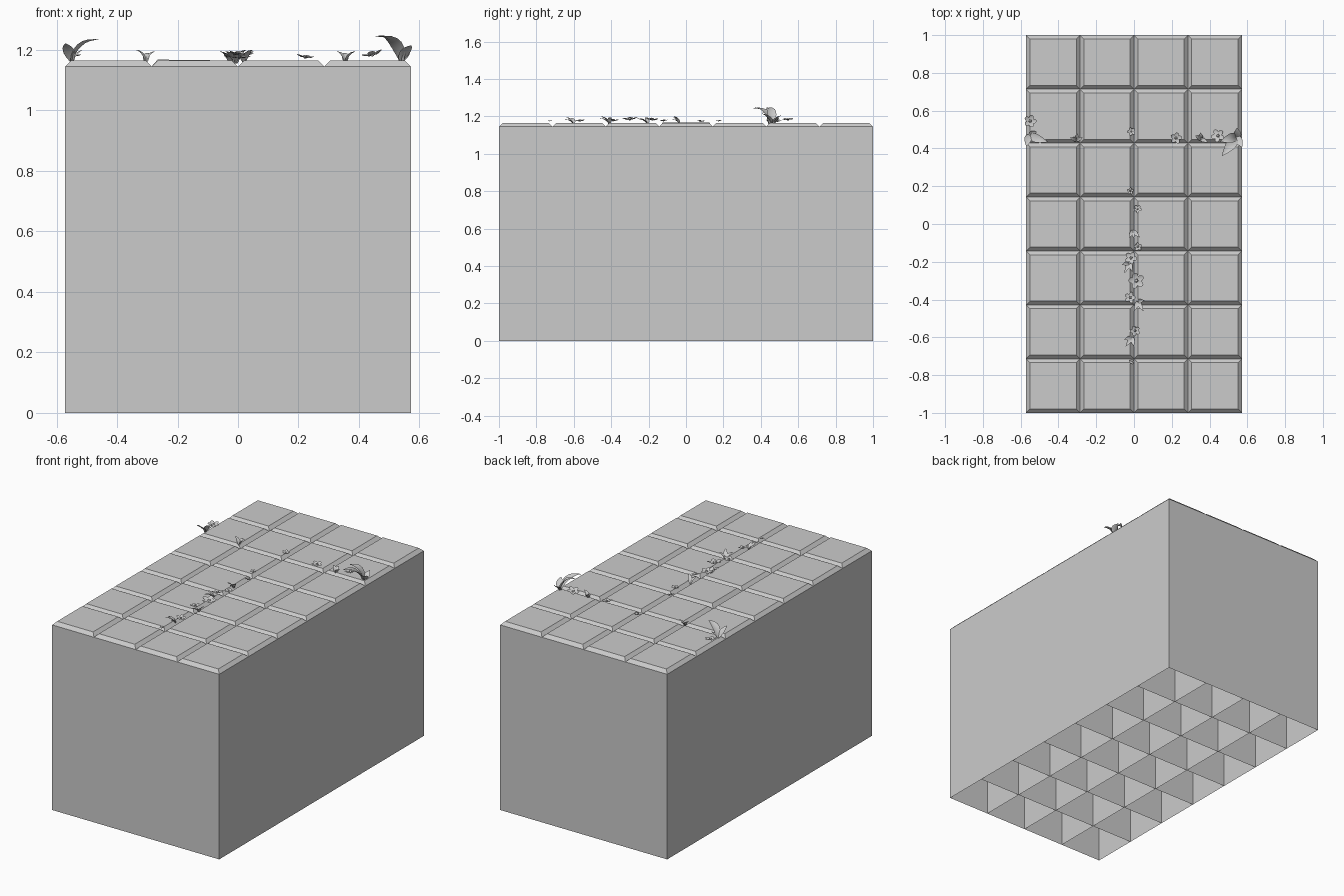
import bpy, bmesh, math
from mathutils import Vector, Matrix

if "Cube" in bpy.data.objects:
    bpy.data.objects.remove(bpy.data.objects["Cube"])

T = 2 / 7          # tile pitch
BEV = 0.02         # chamfer width
Z_WALL, Z_TOP = 1.145, 1.165


def finish(name, bm, smooth=False):
    me = bpy.data.meshes.new(name)
    bm.to_mesh(me)
    bm.free()
    ob = bpy.data.objects.new(name, me)
    bpy.context.collection.objects.link(ob)
    for p in me.polygons:
        p.use_smooth = smooth
    return ob


# Paving blocks: open-bottomed columns with chamfered tops
def block(bm, cx, cy, tilt=0.0):
    rings = []
    for z, h in ((0, T / 2), (Z_WALL, T / 2), (Z_TOP, T / 2 - BEV)):
        rings.append([bm.verts.new((cx + sx * h, cy + sy * h,
                                    z + (tilt if z == Z_TOP and sx < 0 else 0)))
                      for sx, sy in ((-1, -1), (1, -1), (1, 1), (-1, 1))])
    for a, b in zip(rings, rings[1:]):
        for i in range(4):
            j = (i + 1) % 4
            bm.faces.new((a[i], a[j], b[j], b[i]))
    bm.faces.new(rings[-1])


bm = bmesh.new()
for i in range(4):
    for j in range(7):
        block(bm, (i - 1.5) * T, (j - 3) * T, 0.003 if (i, j) == (1, 3) else 0)
finish("paving_blocks", bm)


# Arched leaf with a sunken midrib, following a quadratic curve
def leaf(bm, base, mid, tip, width, n=7):
    a, b, c = Vector(base), Vector(mid), Vector(tip)
    side = Vector((-(c - a).y, (c - a).x, 0)).normalized()
    rows = []
    for k in range(n + 1):
        t = k / n
        p = a * (1 - t) ** 2 + b * 2 * t * (1 - t) + c * t * t
        tan = ((b - a) * (1 - t) + (c - b) * t).normalized()
        up = tan.cross(side)
        if up.z < 0:
            up = -up
        w = width / 2 * (math.sin(math.pi * (0.1 + 0.9 * t ** 0.9)) + 0.02)
        rows.append([bm.verts.new(p + side * w * s + up * w * 0.35 * abs(s))
                     for s in (-1, 0, 1)])
    for r, q in zip(rows, rows[1:]):
        for i in range(2):
            bm.faces.new((r[i], r[i + 1], q[i + 1], q[i]))


# Small sprout: three or so leaves, (angle, reach, height)
def sprout(bm, x, y, blades, width):
    for ang, reach, h in blades:
        d = Vector((math.cos(math.radians(ang)), math.sin(math.radians(ang)), 0))
        base = Vector((x, y, 1.155))
        leaf(bm, base, base + d * reach * 0.35 + Vector((0, 0, h * 0.9)),
             base + d * reach + Vector((0, 0, h)), width)


bm = bmesh.new()
for x, y, blades in (
        (-0.305, 0.445, ((160, .035, .045), (20, .035, .04), (80, .035, .035))),
        (0.355, 0.45, ((150, .035, .04), (-25, .04, .04), (95, .035, .035))),
        (-0.005, -0.035, ((-120, .045, .04), (-45, .05, .045), (-85, .04, .03))),
        (-0.025, -0.205, ((-115, .06, .035), (-165, .04, .04), (-70, .05, .03))),
        (0.02, -0.41, ((-60, .06, .045), (-110, .055, .035), (10, .035, .04))),
        (-0.01, -0.60, ((-125, .06, .04), (-80, .05, .03), (-165, .045, .035)))):
    sprout(bm, x, y, blades, 0.022)
finish("small_leaves", bm, True)

# Large leaf clumps at both ends of the cross joint
bm = bmesh.new()
for base, mid, tip, w in (
        ((-.55, .47, 1.16), (-.52, .45, 1.24), (-.455, .435, 1.232), .045),
        ((-.55, .47, 1.16), (-.565, .45, 1.20), (-.57, .41, 1.222), .04),
        ((-.55, .47, 1.16), (-.54, .48, 1.18), (-.515, .49, 1.20), .03),
        ((.54, .46, 1.16), (.515, .42, 1.25), (.465, .36, 1.243), .055),
        ((.54, .46, 1.16), (.52, .46, 1.25), (.455, .435, 1.245), .05),
        ((.54, .46, 1.16), (.56, .44, 1.20), (.572, .405, 1.215), .04),
        ((.54, .46, 1.16), (.555, .48, 1.19), (.545, .51, 1.205), .04)):
    leaf(bm, base, mid, tip, w)
finish("large_leaves", bm, True)


# Five-petal flowers: cupped petals round a small button
def flower(bm, x, y, z, r, tilt, spin):
    m = (Matrix.Translation((x, y, z)) @ Matrix.Rotation(tilt, 4, 'Y')
         @ Matrix.Rotation(tilt * 0.6, 4, 'X') @ Matrix.Rotation(spin, 4, 'Z'))
    for k in range(5):
        pm = m @ Matrix.Rotation(k * math.tau / 5, 4, 'Z')
        mid = bm.verts.new(pm @ Vector((0.6 * r, 0, 0.05 * r)))
        rim = [bm.verts.new(pm @ Vector(((0.58 + 0.42 * math.cos(a)) * r,
                                         0.36 * r * math.sin(a),
                                         (0.16 + 0.1 * math.cos(a)) * r)))
               for a in (q * math.tau / 10 for q in range(10))]
        for q in range(10):
            bm.faces.new((mid, rim[q], rim[(q + 1) % 10]))
    bmesh.ops.create_uvsphere(bm, u_segments=8, v_segments=5, radius=r * 0.2,
                              matrix=m @ Matrix.Translation((0, 0, 0.1 * r)))


bm = bmesh.new()
for i, (x, y, z, r, tilt) in enumerate((
        (-.55, .545, 1.18, .034, .1), (-.015, .49, 1.172, .023, .1),
        (.222, .455, 1.174, .031, .12), (.445, .467, 1.182, .036, -.25),
        (-.02, .175, 1.174, .018, .1), (.02, .08, 1.172, .022, -.1),
        (.02, -.12, 1.175, .023, .1), (-.015, -.18, 1.18, .033, -.12),
        (.012, -.30, 1.182, .043, .1), (-.02, -.39, 1.176, .03, -.1),
        (.005, -.565, 1.174, .028, .12), (-.012, -.728, 1.174, .014, .1))):
    flower(bm, x, y, z, r, tilt, i * 0.7)
finish("flowers", bm, True)
